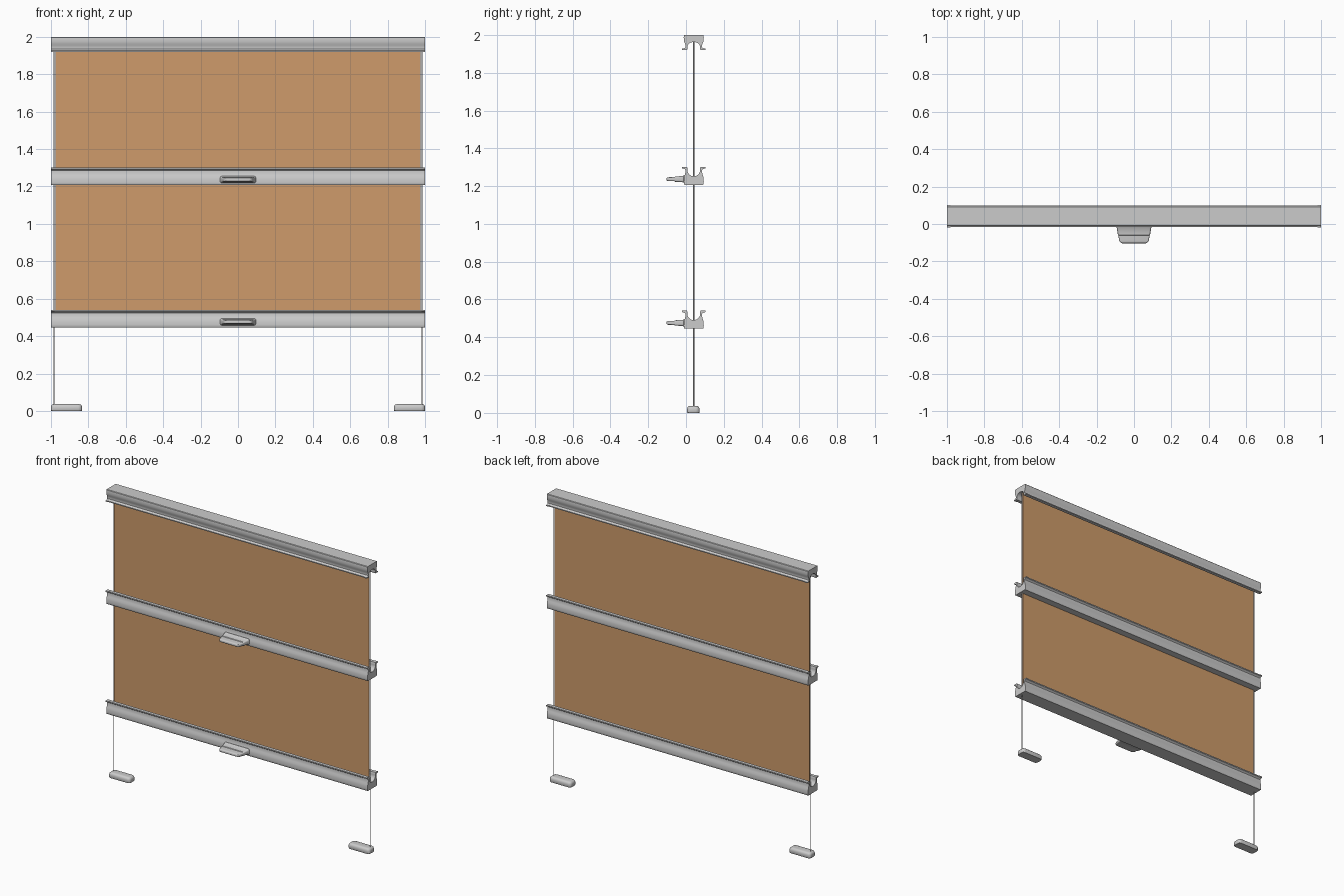
import bpy, bmesh, math

if "Cube" in bpy.data.objects:
    bpy.data.objects.remove(bpy.data.objects["Cube"])

CY = 0.041  # depth of the fabric plane and rail centres


def material(name, rgb):
    m = bpy.data.materials.new(name)
    m.diffuse_color = (*rgb, 1)
    m.use_nodes = True
    m.node_tree.nodes["Principled BSDF"].inputs["Base Color"].default_value = m.diffuse_color
    return m


GREY = material("light grey metal", (0.60, 0.60, 0.60))
TAN = material("tan fabric", (0.62, 0.33, 0.145))


def loft(name, loops, mat, smooth=35):
    """Skin a list of equal-length closed loops and cap both ends."""
    bm = bmesh.new()
    rings = [[bm.verts.new(p) for p in lp] for lp in loops]
    n = len(rings[0])
    for a, b in zip(rings, rings[1:]):
        for i in range(n):
            j = (i + 1) % n
            bm.faces.new((a[i], a[j], b[j], b[i]))
    bm.faces.new(rings[0][::-1])
    bm.faces.new(rings[-1])
    bmesh.ops.recalc_face_normals(bm, faces=bm.faces)
    me = bpy.data.meshes.new(name)
    bm.to_mesh(me)
    bm.free()
    me.materials.append(mat)
    ob = bpy.data.objects.new(name, me)
    bpy.context.collection.objects.link(ob)
    bpy.ops.object.select_all(action='DESELECT')
    ob.select_set(True)
    bpy.context.view_layer.objects.active = ob
    bpy.ops.object.shade_smooth_by_angle(angle=math.radians(smooth))
    return ob


def rounded_rect(hx, hy, r, seg=5):
    pts = []
    for k, (sx, sy) in enumerate([(1, 1), (-1, 1), (-1, -1), (1, -1)]):
        for i in range(seg + 1):
            a = math.pi / 2 * (k + i / seg)
            pts.append((sx * (hx - r) + r * math.cos(a), sy * (hy - r) + r * math.sin(a)))
    return pts


def rail_profile(lip):
    """U-shaped cross-section (depth, height): outer side, lip, round channel."""
    half = [(0.049, 0), (0.052, 0.004), (0.053, 0.015), (0.0525, 0.03), (0.051, 0.042),
            (0.047, 0.053), (0.044, 0.066), (0.044, 0.078), (0.048, 0.083), (lip, 0.087),
            (lip, 0.095), (0.036, 0.095), (0.033, 0.088), (0.033, 0.079)]
    for i in range(7):  # round channel, down to its lowest point
        a = math.pi / 2 * i / 7
        half.append((0.033 * math.cos(a), 0.076 - 0.031 * math.sin(a)))
    return half + [(0, 0.045)] + [(-y, z) for y, z in reversed(half)]


def rail(name, z0, flip=1, sz=1.0):
    def section(x, lip):
        return [(x, CY + y, z0 + flip * sz * z) for y, z in rail_profile(lip)]
    loft(name, [section(-0.98, 0.058), section(0.98, 0.058)], GREY)
    # end caps with slightly wider lips
    for s, side in ((-1, "left"), (1, "right")):
        loft(f"{name}_cap_{side}", [section(s * 0.98, 0.061), section(s, 0.061)], GREY)


def handle(name, zc):
    # stepped pull tab, narrowing towards the front
    steps = [(-0.005, 0.096, 0.019), (-0.014, 0.096, 0.019), (-0.018, 0.093, 0.016),
             (-0.058, 0.086, 0.014), (-0.061, 0.0845, 0.011), (-0.088, 0.079, 0.010),
             (-0.097, 0.074, 0.0095), (-0.101, 0.069, 0.008), (-0.103, 0.063, 0.005)]
    loft(name, [[(x, y, zc + z) for x, z in rounded_rect(hx, hz, hz * 0.6)]
                for y, hx, hz in steps], GREY)


def box(name, hx, y0, y1, z0, z1, mat):
    loft(name, [[(-hx, y0, z), (hx, y0, z), (hx, y1, z), (-hx, y1, z)] for z in (z0, z1)], mat)


# rails
rail("top_rail", 2.0, flip=-1, sz=0.84)
rail("middle_rail", 1.207)
rail("bottom_rail", 0.446)

# pull handles
handle("middle_handle", 1.237)
handle("bottom_handle", 0.476)

# fabric panels
box("upper_fabric", 0.977, CY - 0.002, CY + 0.002, 1.25, 1.965, TAN)
box("lower_fabric", 0.977, CY - 0.002, CY + 0.002, 0.488, 1.21, TAN)

# guide cords and feet
for s, side in ((-1, "left"), (1, "right")):
    ring = [(0.003 * math.cos(i * math.pi / 4), 0.003 * math.sin(i * math.pi / 4)) for i in range(8)]
    loft(f"cord_{side}", [[(s * 0.984 + x, CY + y, z) for x, y in ring] for z in (0.02, 1.97)],
         GREY, 60)
    levels = [(0, 0.081, 0.031), (0.003, 0.083, 0.033), (0.022, 0.083, 0.033),
              (0.030, 0.080, 0.030), (0.035, 0.074, 0.025), (0.037, 0.066, 0.018)]
    loft(f"foot_{side}", [[(s * 0.917 + x, CY - 0.002 + y, z)
                           for x, y in rounded_rect(hx, hy, hy * 0.6)]
                          for z, hx, hy in levels], GREY)
